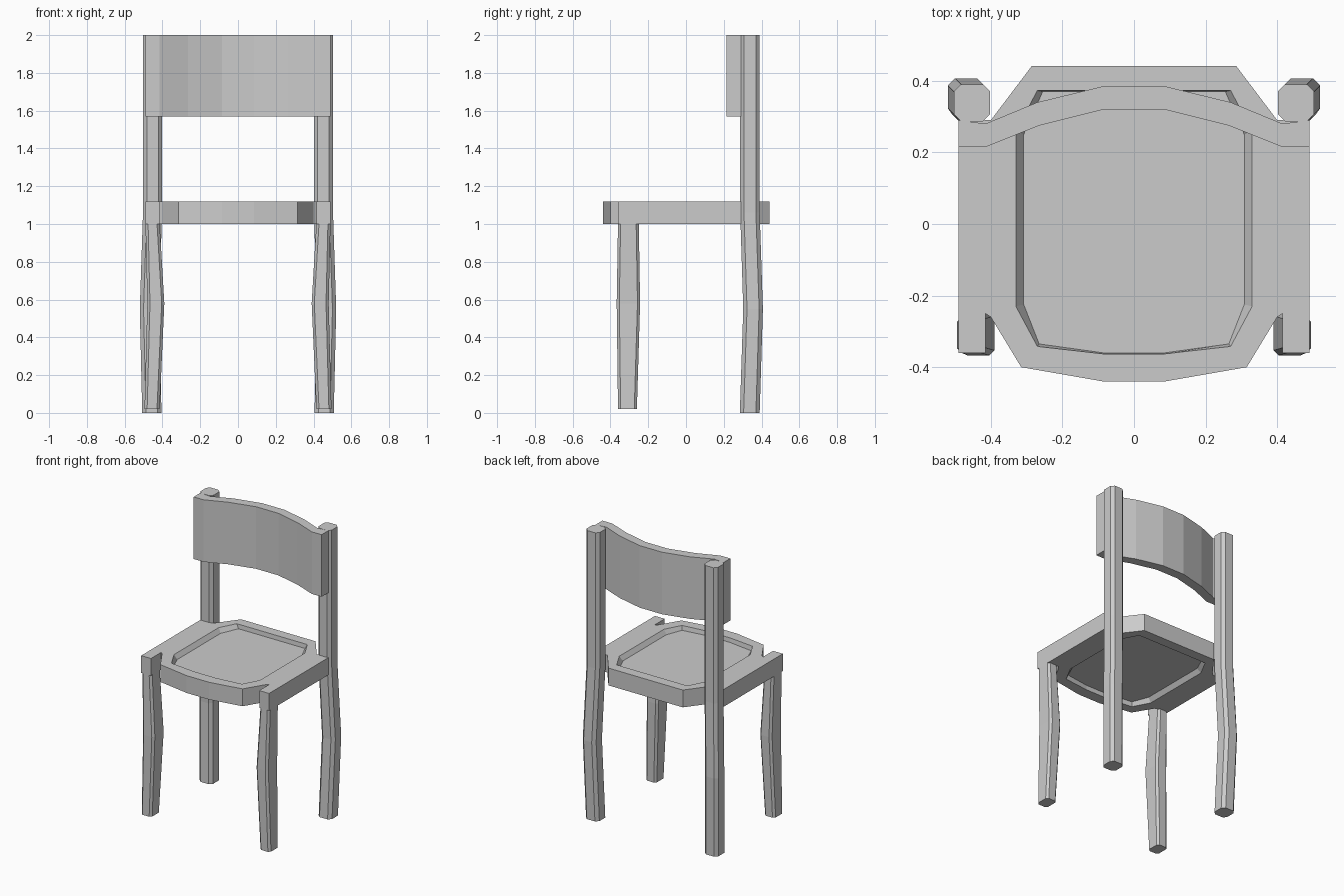
import bpy, bmesh

if "Cube" in bpy.data.objects:
    bpy.data.objects.remove(bpy.data.objects["Cube"])


def finish(name, bm):
    bmesh.ops.recalc_face_normals(bm, faces=bm.faces)
    me = bpy.data.meshes.new(name)
    bm.to_mesh(me)
    bm.free()
    ob = bpy.data.objects.new(name, me)
    bpy.context.collection.objects.link(ob)
    return ob


def mirrored(half):
    """Close a right-hand half outline (front to back) across x = 0."""
    return half + [(-x, y) for x, y in reversed(half)]


def ring(bm, pts, z):
    return [bm.verts.new((x, y, z)) for x, y in pts]


def skin(bm, a, b):
    n = len(a)
    for i in range(n):
        bm.faces.new((a[i], a[(i + 1) % n], b[(i + 1) % n], b[i]))


def loft(name, rings, caps=True):
    bm = bmesh.new()
    loops = [ring(bm, pts, z) for pts, z in rings]
    for a, b in zip(loops, loops[1:]):
        skin(bm, a, b)
    if caps:
        bm.faces.new(loops[0])
        bm.faces.new(loops[-1])
    return finish(name, bm)


def leg_pair(name, sections, c):
    """Chamfered square legs from (z, x0, x1, y0, y1) sections."""
    for side, s in (("right", 1), ("left", -1)):
        rings = []
        for z, x0, x1, y0, y1 in sections:
            pts = [(x0 + c, y0), (x1 - c, y0), (x1, y0 + c), (x1, y1 - c),
                   (x1 - c, y1), (x0 + c, y1), (x0, y1 - c), (x0, y0 + c)]
            rings.append(([(s * x, y) for x, y in pts], z))
        loft(f"{name}_{side}", rings)


# Seat: notched outline with a shallow sloped recess above and below
outer = mirrored([(0.085, -0.44), (0.315, -0.40), (0.40, -0.26), (0.415, -0.25),
                  (0.415, -0.36), (0.49, -0.36), (0.49, 0.29), (0.40, 0.29),
                  (0.285, 0.442)])
rim = mirrored([(0.085, -0.363), (0.27, -0.342), (0.33, -0.23), (0.33, 0.26),
                (0.27, 0.373)])
floor = mirrored([(0.085, -0.36), (0.265, -0.335), (0.308, -0.225), (0.308, 0.25),
                  (0.255, 0.37)])
bm = bmesh.new()
sides = []
for z, zf in ((1.0, 1.03), (1.12, 1.09)):
    o, r, f = ring(bm, outer, z), ring(bm, rim, z), ring(bm, floor, zf)
    edges = [bm.edges.new((l[i - 1], l[i])) for l in (o, r) for i in range(len(l))]
    bmesh.ops.triangle_fill(bm, edges=edges, use_beauty=True, normal=(0, 0, 1))
    skin(bm, r, f)
    bm.faces.new(f)
    sides.append(o)
skin(bm, *sides)
finish("seat", bm)

# Curved backrest panel
back_profile = mirrored([(0.085, 0.32), (0.265, 0.275), (0.415, 0.215), (0.49, 0.215),
                         (0.49, 0.29), (0.415, 0.28), (0.27, 0.34), (0.085, 0.385)])
# the mirrored list closes front and back, so build it as left-to-right strips
front = [(0.49, 0.215), (0.415, 0.215), (0.265, 0.275), (0.085, 0.32)]
rear = [(0.49, 0.29), (0.415, 0.28), (0.27, 0.34), (0.085, 0.385)]
profile = ([(-x, y) for x, y in front] + front[::-1]
           + rear + [(-x, y) for x, y in rear[::-1]])
loft("backrest", [(profile, 1.57), (profile, 2.0)])

# Front legs bow inwards, rear posts bow outwards
leg_pair("front_leg", [(0.02, 0.415, 0.495, -0.36, -0.26),
                       (0.58, 0.39, 0.48, -0.367, -0.243),
                       (1.005, 0.415, 0.49, -0.36, -0.25)], 0.014)
leg_pair("rear_post", [(0.0, 0.405, 0.507, 0.285, 0.39),
                       (0.55, 0.418, 0.52, 0.303, 0.407),
                       (1.06, 0.402, 0.503, 0.287, 0.39),
                       (2.0, 0.402, 0.503, 0.287, 0.39)], 0.02)
